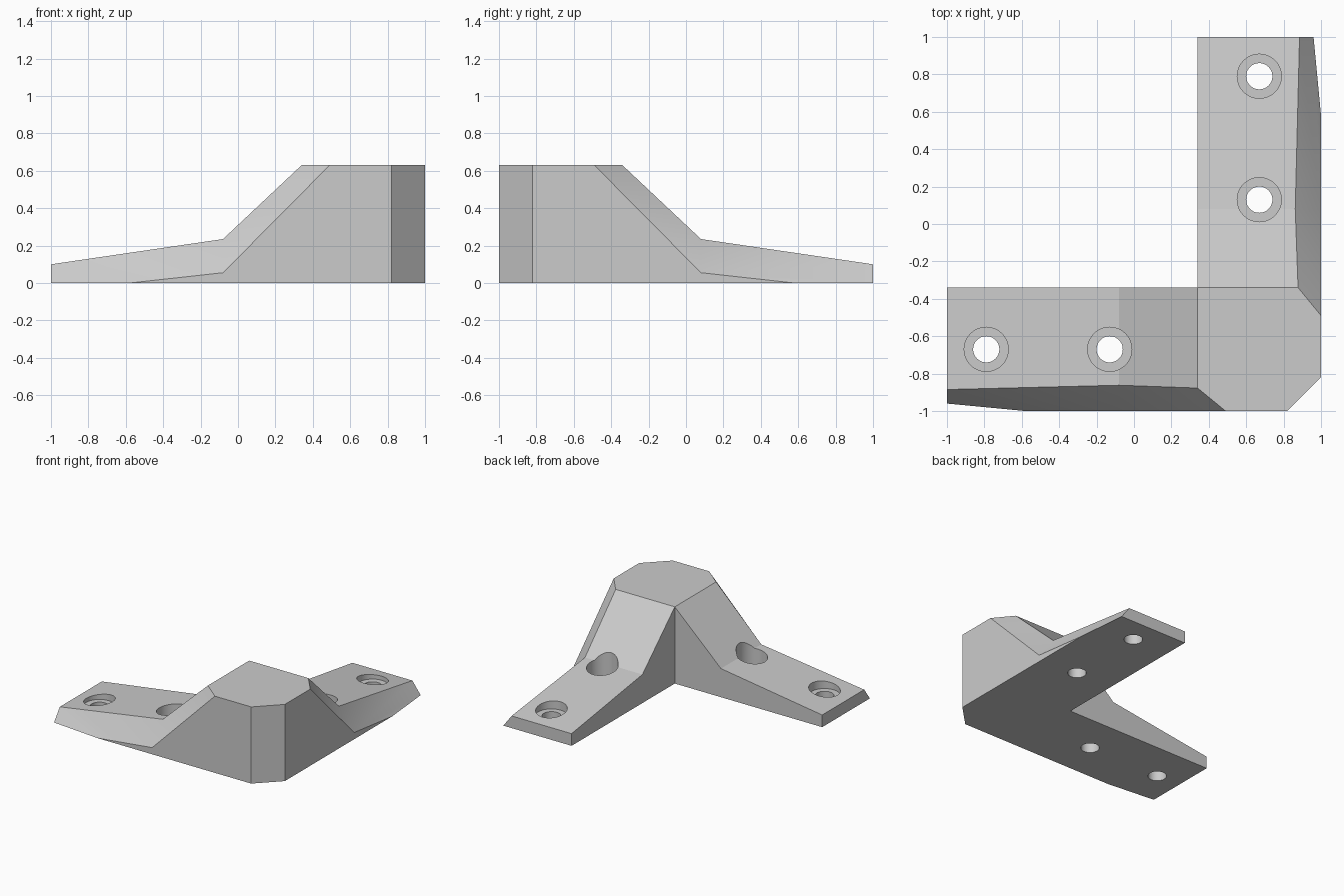
import bpy, bmesh, math
from mathutils import Matrix, Vector

cube = bpy.data.objects.get("Cube")
if cube:
    bpy.data.objects.remove(cube, do_unlink=True)

grey = bpy.data.materials.new("plain grey")
grey.use_nodes = True
colour = (0.6, 0.6, 0.6, 1)
grey.diffuse_color = colour
grey.node_tree.nodes["Principled BSDF"].inputs["Base Color"].default_value = colour


def swap(p):
    """Mirror a point across the diagonal of the corner."""
    return (-p[1], -p[0], p[2])


def make_object(name, bm):
    bmesh.ops.remove_doubles(bm, verts=bm.verts, dist=0.0005)
    bmesh.ops.recalc_face_normals(bm, faces=bm.faces)
    mesh = bpy.data.meshes.new(name)
    bm.to_mesh(mesh)
    bm.free()
    obj = bpy.data.objects.new(name, mesh)
    bpy.context.collection.objects.link(obj)
    mesh.materials.append(grey)
    return obj


# Key levels: arm tip, arm root, corner block
INNER, TIP, ROOT, TOP = -0.34, 0.10, 0.235, 0.63

# Base outline of one arm up to the diagonal
tip_in, tip_out = (-1, INNER, 0), (-1, -0.96, 0)
base_out, bevel_low, diag_low = (-0.58, -1, 0), (0.82, -1, 0), (0.91, -0.91, 0)
heel = (0.34, INNER, 0)

# Upper surface of the arm and block
tip_top, tip_edge = (-1, INNER, TIP), (-1, -0.885, TIP)
root_top, root_edge = (-0.08, INNER, ROOT), (-0.08, -0.862, ROOT)
block_in, block_edge = (0.34, INNER, TOP), (0.34, -0.877, TOP)
block_out, bevel_top, diag_top = (0.49, -1, TOP), (0.82, -1, TOP), (0.91, -0.91, TOP)
valley = (-0.08, -1, 0.055)

half = [
    (tip_in, tip_out, base_out, bevel_low, diag_low, heel),       # underside
    (tip_in, tip_out, tip_edge, tip_top),                         # arm end
    (tip_top, tip_edge, root_edge, root_top),                     # arm top
    (root_top, root_edge, block_edge, block_in),                  # steep slope
    (block_in, block_edge, block_out, bevel_top, diag_top),       # block top
    (tip_edge, tip_out, base_out, valley, root_edge),             # arm chamfer
    (root_edge, valley, block_out, block_edge),                   # slope chamfer
    (base_out, bevel_low, bevel_top, block_out, valley),          # outer wall
    (bevel_low, diag_low, diag_top, bevel_top),                   # corner bevel
    (tip_in, tip_top, root_top, block_in, heel),                  # inner wall
]

bm = bmesh.new()
for face in half:
    for points in (face, [swap(p) for p in face]):
        bm.faces.new([bm.verts.new(p) for p in points])
bmesh.ops.remove_doubles(bm, verts=bm.verts, dist=0.0005)
bmesh.ops.dissolve_limit(bm, angle_limit=0.01, verts=bm.verts, edges=bm.edges)
bracket = make_object("corner_bracket", bm)

# Stepped cutters for the counterbored screw holes
profile = [(0, -0.1), (0.07, -0.1), (0.07, 0.08), (0.118, 0.08), (0.118, 1), (0, 1)]
bm = bmesh.new()
for hole in ((-0.79, -0.67, 0), (-0.13, -0.67, 0)):
    for centre in (hole, swap(hole)):
        verts = [bm.verts.new(Vector(centre) + Vector((r, 0, z))) for r, z in profile]
        edges = [bm.edges.new(pair) for pair in zip(verts, verts[1:])]
        bmesh.ops.spin(bm, geom=verts + edges, cent=centre, axis=(0, 0, 1),
                       angle=math.tau, steps=48, use_duplicate=False)
cutter = make_object("screw_hole_cutter", bm)
cutter.hide_render = True

# Cut the holes
cut = bracket.modifiers.new("screw holes", 'BOOLEAN')
cut.operation = 'DIFFERENCE'
cut.solver = 'EXACT'
cut.object = cutter
bpy.ops.object.select_all(action='DESELECT')
bracket.select_set(True)
bpy.context.view_layer.objects.active = bracket
bpy.ops.object.modifier_apply(modifier=cut.name)
bpy.data.objects.remove(cutter, do_unlink=True)
bpy.ops.object.shade_smooth_by_angle(angle=math.radians(30))
